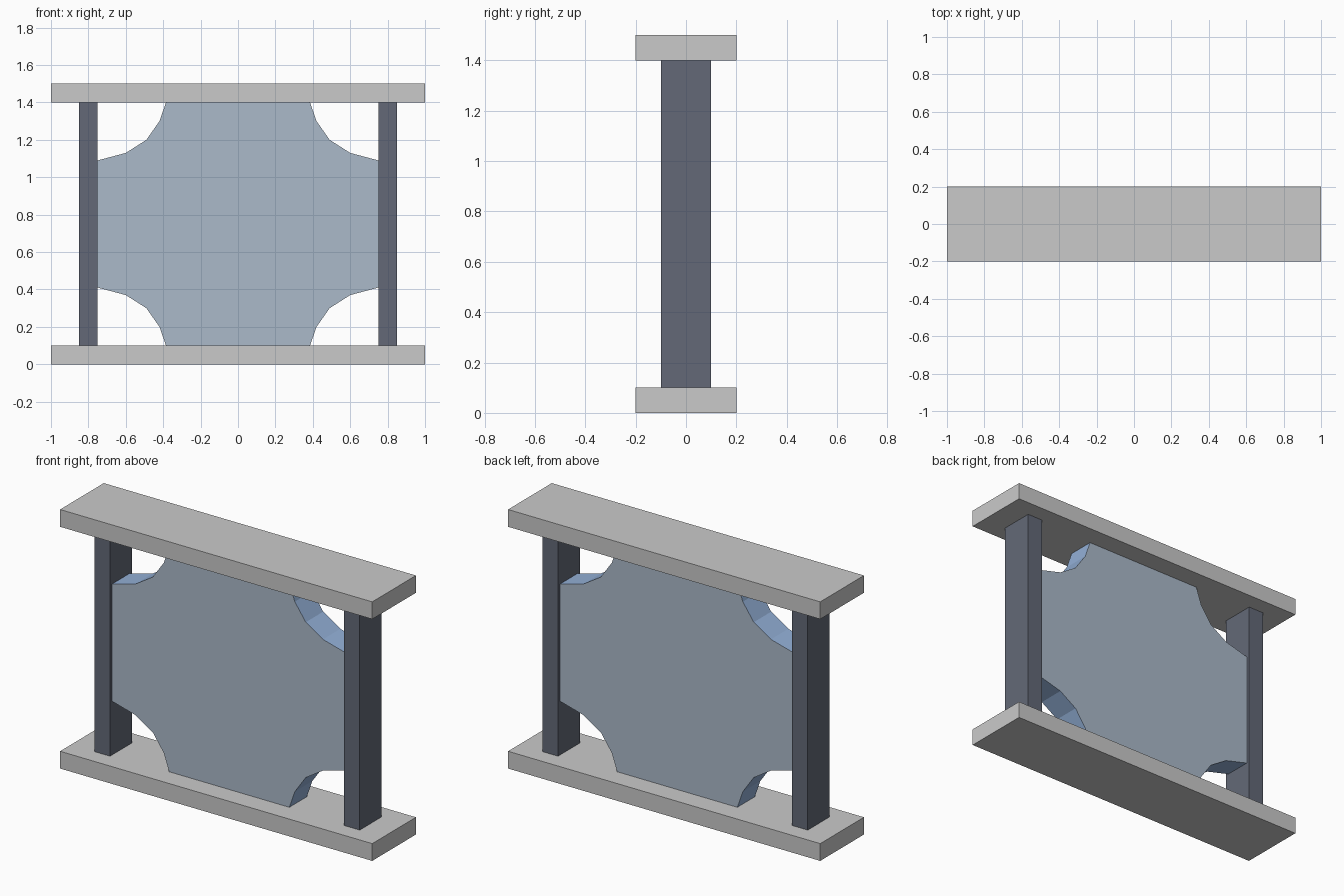
import bpy
import bmesh
from mathutils import Vector

default = bpy.data.objects.get("Cube")
if default:
    bpy.data.objects.remove(default, do_unlink=True)


def linear(c):
    c /= 255
    return c / 12.92 if c <= 0.04045 else ((c + 0.055) / 1.055) ** 2.4


def material(name, *rgb):
    mat = bpy.data.materials.new(name)
    mat.use_nodes = True
    color = (*[linear(c) for c in rgb], 1)
    mat.diffuse_color = color
    mat.node_tree.nodes["Principled BSDF"].inputs["Base Color"].default_value = color
    return mat


def finish(name, bm, *mats):
    bmesh.ops.recalc_face_normals(bm, faces=bm.faces)
    mesh = bpy.data.meshes.new(name)
    bm.to_mesh(mesh)
    bm.free()
    for mat in mats:
        mesh.materials.append(mat)
    obj = bpy.data.objects.new(name, mesh)
    bpy.context.collection.objects.link(obj)
    return obj


def box(name, size, center, mat):
    bm = bmesh.new()
    bmesh.ops.create_cube(bm, size=1)
    bmesh.ops.scale(bm, vec=size, verts=bm.verts)
    obj = finish(name, bm, mat)
    obj.location = center
    return obj


light_grey = material("light grey", 202, 202, 202)
dark_slate = material("dark slate", 99, 105, 119)
pale_blue = material("pale grey blue", 171, 186, 202)
rim_blue = material("rim blue", 148, 177, 216)

# Horizontal beams
box("bottom_beam", (2, 0.4, 0.1), (0, 0, 0.05), light_grey)
box("top_beam", (2, 0.4, 0.1), (0, 0, 1.45), light_grey)

# Upright posts
for side, x in (("left", 0.8), ("right", -0.8)):
    box(side + "_post", (0.1, 0.2, 1.3), (x, 0, 0.75), dark_slate)

# Panel outline: one scooped corner mirrored to all four
corner = [(0.75, 0.34), (0.60, 0.38), (0.49, 0.45), (0.42, 0.55), (0.385, 0.65)]
upper = corner + [(-x, z) for x, z in reversed(corner)]
outline = upper + [(-x, -z) for x, z in upper]

# Panel between the posts, with a bluer rim
bm = bmesh.new()
front = bm.faces.new([bm.verts.new((x, -0.08, z)) for x, z in outline])
extruded = bmesh.ops.extrude_face_region(bm, geom=[front], use_keep_orig=True)
moved = [g for g in extruded["geom"] if isinstance(g, bmesh.types.BMVert)]
bmesh.ops.translate(bm, verts=moved, vec=Vector((0, 0.16, 0)))
bm.normal_update()
for face in bm.faces:
    face.material_index = 0 if abs(face.normal.y) > 0.5 else 1
panel = finish("scooped_panel", bm, pale_blue, rim_blue)
panel.location.z = 0.75
